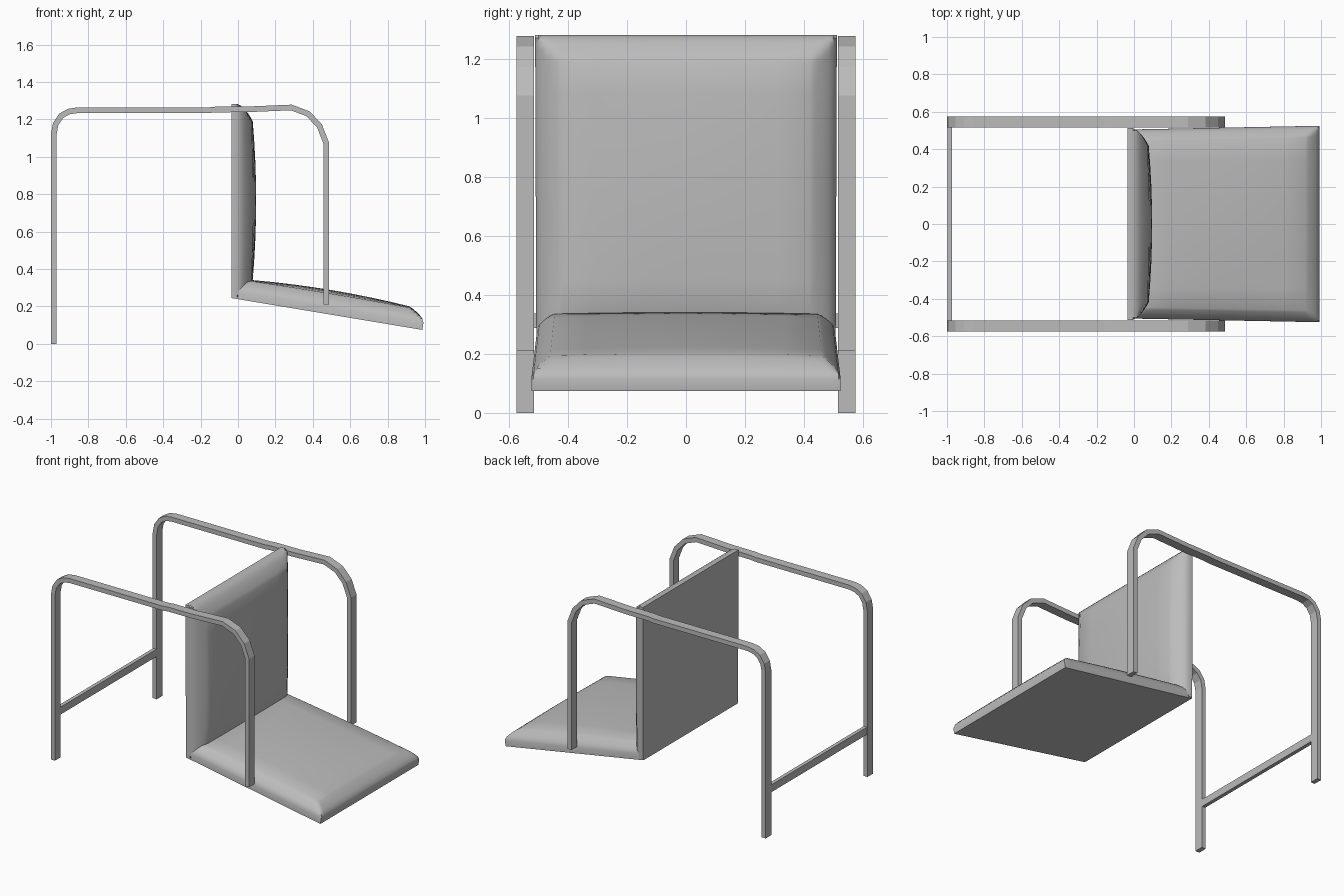
import bpy, bmesh, math
from mathutils import Vector

cube = bpy.data.objects.get("Cube")
if cube:
    bpy.data.objects.remove(cube, do_unlink=True)

grey = bpy.data.materials.new("plain grey")
grey.use_nodes = True
COLOUR = (0.5, 0.5, 0.5, 1)
grey.diffuse_color = COLOUR
grey.node_tree.nodes["Principled BSDF"].inputs["Base Color"].default_value = COLOUR


def finish(name, bm, smooth_angle=None):
    """Turn a bmesh into a named, coloured object."""
    bmesh.ops.recalc_face_normals(bm, faces=bm.faces)
    mesh = bpy.data.meshes.new(name)
    bm.to_mesh(mesh)
    bm.free()
    mesh.materials.append(grey)
    obj = bpy.data.objects.new(name, mesh)
    bpy.context.collection.objects.link(obj)
    if smooth_angle:
        bpy.ops.object.select_all(action='DESELECT')
        obj.select_set(True)
        bpy.context.view_layer.objects.active = obj
        bpy.ops.object.shade_smooth_by_angle(angle=math.radians(smooth_angle))
    return obj


def side_frame(name, path, y0, y1, t):
    """Flat bar of thickness t swept along an x-z path, y0 to y1 wide."""
    bm = bmesh.new()
    pts = [Vector(p) for p in path]
    rings = []
    for i, p in enumerate(pts):
        a = (p - pts[i - 1]).normalized() if i else None
        b = (pts[i + 1] - p).normalized() if i < len(pts) - 1 else None
        d = ((a or b) + (b or a)).normalized()
        n = Vector((-d.y, d.x))
        n *= t / 2 / (n.dot(Vector((-(a or b).y, (a or b).x))))
        rings.append([bm.verts.new((q.x, y, q.y)) for q, y in
                      ((p + n, y0), (p + n, y1), (p - n, y1), (p - n, y0))])
    for r, s in zip(rings, rings[1:]):
        for k in range(4):
            bm.faces.new((r[k], r[(k + 1) % 4], s[(k + 1) % 4], s[k]))
    bm.faces.new(rings[0])
    bm.faces.new(rings[-1][::-1])
    return finish(name, bm)


def cushion(name, start, end, up, half0, half1, rim, height, dome, wu, wv):
    """Flat-backed pad from start to end in x-z: upright rim, rolled edge, domed face."""
    s, e = Vector((start[0], 0, start[1])), Vector((end[0], 0, end[1]))
    length = (e - s).length
    along = (e - s) / length
    normal = Vector((up[0], 0, up[1]))
    normal = (normal - along * normal.dot(along)).normalized()
    steps = [0, 0.12, 0.3, 0.55, 0.8, 1]

    def coords(w):
        left = [k * w for k in steps]
        return left + [w + (1 - 2 * w) * k / 8 for k in range(1, 8)] + [1 - k for k in left[::-1]]

    def roll(c, w):
        d = min(1, min(c, 1 - c) / w)
        return math.sqrt(max(0, 1 - (1 - d) ** 2)) * 0.5 + d * 0.5

    def place(u, v, h):
        half = half0 + (half1 - half0) * u
        return s + along * (u * length) + Vector((0, (2 * v - 1) * half, 0)) + normal * h

    us, vs = coords(wu), coords(wv)
    bm = bmesh.new()
    grid = []
    for u in us:
        row = []
        for v in vs:
            bulge = dome * 16 * u * (1 - u) * v * (1 - v)
            h = rim + (height - rim) * min(roll(u, wu), roll(v, wv)) + bulge
            row.append(bm.verts.new(place(u, v, h)))
        grid.append(row)
    n = len(us)
    for i in range(n - 1):
        for j in range(n - 1):
            bm.faces.new((grid[i][j], grid[i + 1][j], grid[i + 1][j + 1], grid[i][j + 1]))
    # rim and flat back
    border = ([(i, 0) for i in range(n - 1)] + [(n - 1, j) for j in range(n - 1)]
              + [(i, n - 1) for i in range(n - 1, 0, -1)] + [(0, j) for j in range(n - 1, 0, -1)])
    top = [grid[i][j] for i, j in border]
    base = [bm.verts.new(place(us[i], vs[j], 0)) for i, j in border]
    m = len(border)
    for k in range(m):
        bm.faces.new((top[k], base[k], base[(k + 1) % m], top[(k + 1) % m]))
    bm.faces.new(base)
    return finish(name, bm, 35)


# Bent side frames, legs and armrests in one bar
PATH = [(-0.985, 0), (-0.985, 1.12), (-0.975, 1.175), (-0.945, 1.22), (-0.905, 1.242),
        (-0.86, 1.249), (-0.16, 1.249), (-0.12, 1.253), (0.05, 1.254), (0.285, 1.264),
        (0.375, 1.23), (0.436, 1.165), (0.471, 1.075), (0.471, 0.21)]
for side, sign in (("left", -1), ("right", 1)):
    side_frame(side + "_frame", PATH, sign * 0.515, sign * 0.575, 0.03)

# Rail joining the rear legs
bm = bmesh.new()
bmesh.ops.create_cube(bm, size=1)
bmesh.ops.scale(bm, vec=(0.025, 1.034, 0.05), verts=bm.verts)
bmesh.ops.translate(bm, vec=(-0.985, 0, 0.313), verts=bm.verts)
finish("rear_rail", bm)

# Upholstered pads
cushion("backrest", (-0.035, 0.25), (-0.035, 1.283), (1, 0), 0.508, 0.512,
        0.03, 0.105, 0.027, 0.09, 0.09)
cushion("seat", (-0.035, 0.245), (0.985, 0.075), (0, 1), 0.505, 0.525,
        0.04, 0.105, 0.025, 0.085, 0.06)
